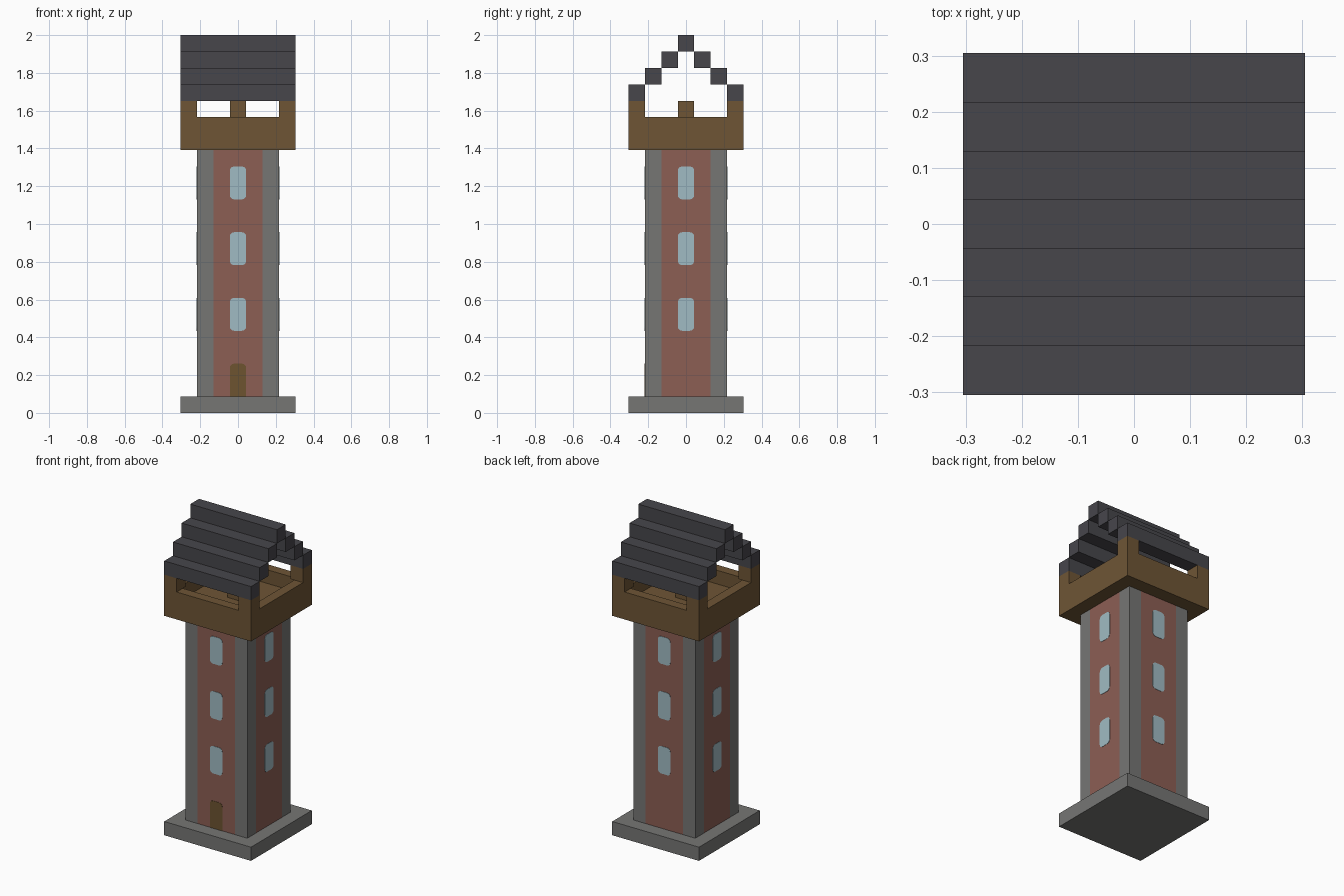
import bpy
import bmesh
from math import pi, sin, cos
from mathutils import Matrix

if "Cube" in bpy.data.objects:
    bpy.data.objects.remove(bpy.data.objects["Cube"], do_unlink=True)

U = 2 / 23  # one block


def material(name, rgb):
    """Flat material from 0-255 display values."""
    lin = [((c / 255 + 0.055) / 1.055) ** 2.4 for c in rgb] + [1]
    m = bpy.data.materials.new(name)
    m.use_nodes = True
    m.diffuse_color = lin
    bsdf = m.node_tree.nodes["Principled BSDF"]
    bsdf.inputs["Base Color"].default_value = lin
    bsdf.inputs["Roughness"].default_value = 0.9
    return m


stone = material("grey stone", (118, 118, 116))
brick = material("red brick", (140, 94, 84))
wood = material("brown wood", (110, 85, 53))
slate = material("dark slate", (71, 70, 75))
glass = material("pale blue glass", (160, 187, 195))
door_wood = material("olive door wood", (109, 84, 48))


def finish(name, bm, *mats):
    mesh = bpy.data.meshes.new(name)
    bm.normal_update()
    bm.to_mesh(mesh)
    bm.free()
    for m in mats:
        mesh.materials.append(m)
    ob = bpy.data.objects.new(name, mesh)
    bpy.context.collection.objects.link(ob)
    return ob


def block(size, x=0, y=0, z=0):
    """Box in block units, standing on height z."""
    bm = bmesh.new()
    bmesh.ops.create_cube(bm, size=1)
    bmesh.ops.scale(bm, vec=[s * U for s in size], verts=bm.verts)
    bmesh.ops.translate(bm, vec=(x * U, y * U, (z + size[2] / 2) * U), verts=bm.verts)
    return bm


def plate(name, mat, z, side, round_bottom):
    """Thin rounded panel on one wall of the shaft."""
    r, w, h = 0.25, 0.5, 2
    pts = []
    corners = [(w - r, h - r, 0), (r - w, h - r, 1), (r - w, r, 2), (w - r, r, 3)]
    for cx, cz, quarter in corners:
        if quarter > 1 and not round_bottom:
            pts.append((-w if quarter == 2 else w, 0))
            continue
        for i in range(4):
            a = (quarter + i / 3) * pi / 2
            pts.append((cx + r * cos(a), cz + r * sin(a)))
    bm = bmesh.new()
    wall = -2.5 * U
    face = bm.faces.new([bm.verts.new((px * U, wall, (z + pz) * U)) for px, pz in pts])
    out = bmesh.ops.extrude_face_region(bm, geom=[face])["geom"]
    moved = [v for v in out if isinstance(v, bmesh.types.BMVert)]
    bmesh.ops.translate(bm, vec=(0, -0.002, 0), verts=moved)
    bmesh.ops.recalc_face_normals(bm, faces=bm.faces)
    bmesh.ops.rotate(bm, matrix=Matrix.Rotation(side * pi / 2, 3, "Z"), verts=bm.verts)
    finish(name, bm, mat)


# Plinth
finish("plinth", block((7, 7, 1)), stone)

# Shaft with stone corners and brick centre strips
bm = block((5, 5, 15), z=1)
for axis in ((1, 0, 0), (0, 1, 0)):
    for s in (-1.5, 1.5):
        bmesh.ops.bisect_plane(bm, geom=bm.verts[:] + bm.edges[:] + bm.faces[:],
                               plane_co=[a * s * U for a in axis], plane_no=axis)
for f in bm.faces:
    c = f.calc_center_median()
    f.material_index = int(min(abs(c.x), abs(c.y)) < U)
finish("shaft", bm, stone, brick)

# Windows on all sides, door at the front
for side, label in enumerate(("front", "left", "back", "right")):
    for level, z in enumerate((5, 9, 13)):
        plate(f"{label}_window_{level + 1}", glass, z, side, True)
plate("front_door", door_wood, 1, 0, False)

# Gallery with a sunken floor inside its parapet
bm = block((7, 7, 2), z=16)
bm.normal_update()
top = max(bm.faces, key=lambda f: f.calc_center_median().z)
bmesh.ops.inset_region(bm, faces=[top], thickness=U)
out = bmesh.ops.extrude_face_region(bm, geom=[top])["geom"]
bmesh.ops.delete(bm, geom=[top], context="FACES_ONLY")
bmesh.ops.translate(bm, vec=(0, 0, -U),
                    verts=[v for v in out if isinstance(v, bmesh.types.BMVert)])
bmesh.ops.recalc_face_normals(bm, faces=bm.faces)
finish("gallery", bm, wood)

# Corner posts and the central block
for x, xn in ((-3, "right"), (3, "left")):
    for y, yn in ((-3, "front"), (3, "back")):
        finish(f"{yn}_{xn}_post", block((1, 1, 1), x, y, 18), wood)
finish("centre_post", block((1, 1, 2), z=17), wood)

# Stepped roof beams
for y in range(-3, 4):
    finish(f"roof_beam_{y + 4}", block((7, 1, 1), y=y, z=22 - abs(y)), slate)
